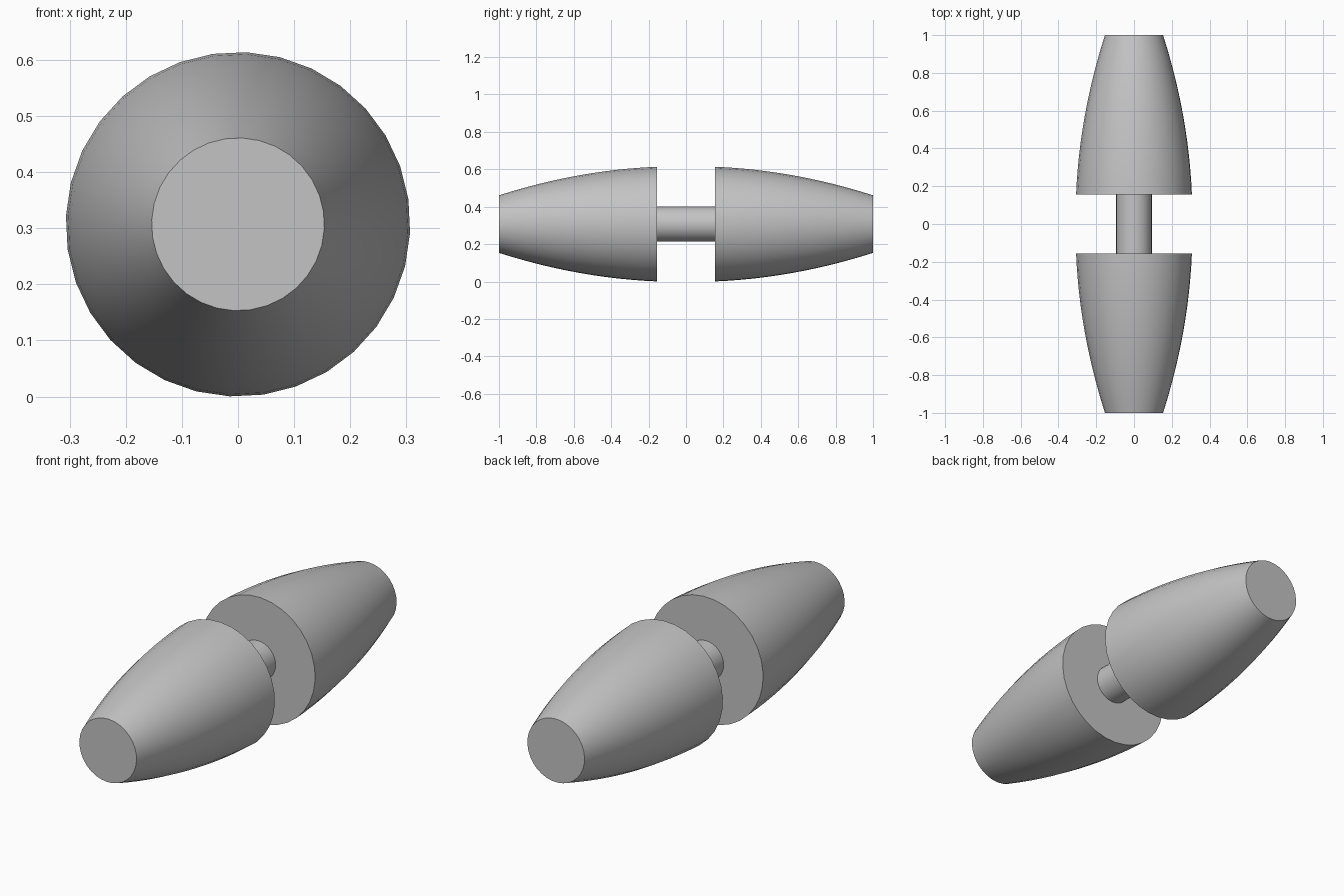
import bpy, math

cube = bpy.data.objects.get("Cube")
if cube:
    bpy.data.objects.remove(cube, do_unlink=True)

SIDES = 32
AXIS_Z = 0.307
GAP, END = 0.155, 1.0
WIDE, NARROW = 0.307, 0.154
ROD = 0.094

grey = bpy.data.materials.new("plain grey")
grey.use_nodes = True
colour = (0.55, 0.55, 0.55, 1)
grey.diffuse_color = colour
grey.node_tree.nodes["Principled BSDF"].inputs["Base Color"].default_value = colour


def turned_part(name, profile, phase=0.0):
    """Revolve (radius, y) points around the long axis and cap both ends."""
    verts, faces = [], []
    for r, y in profile:
        for i in range(SIDES):
            a = math.tau * i / SIDES + phase
            verts.append((r * math.sin(a), y, AXIS_Z + r * math.cos(a)))
    for k in range(len(profile) - 1):
        for i in range(SIDES):
            j = (i + 1) % SIDES
            a, b = k * SIDES, (k + 1) * SIDES
            faces.append((a + i, a + j, b + j, b + i))
    last = (len(profile) - 1) * SIDES
    faces.append(tuple(reversed(range(SIDES))))
    faces.append(tuple(range(last, last + SIDES)))
    mesh = bpy.data.meshes.new(name)
    mesh.from_pydata(verts, [], faces)
    mesh.materials.append(grey)
    obj = bpy.data.objects.new(name, mesh)
    bpy.context.collection.objects.link(obj)
    bpy.ops.object.select_all(action='DESELECT')
    obj.select_set(True)
    bpy.context.view_layer.objects.active = obj
    # consistent outward faces, smooth sides with sharp rims
    bpy.ops.object.mode_set(mode='EDIT')
    bpy.ops.mesh.select_all(action='SELECT')
    bpy.ops.mesh.normals_make_consistent(inside=False)
    bpy.ops.object.mode_set(mode='OBJECT')
    bpy.ops.object.shade_smooth_by_angle(angle=math.radians(40))
    return obj


# Bulging tapered bodies, widest next to the gap
STEPS = 12
body = []
for s in range(STEPS + 1):
    t = s / STEPS
    radius = WIDE - (WIDE - NARROW) * (0.23 * t + 0.77 * t * t)
    body.append((radius, GAP + (END - GAP) * t))

for name, side in (("front_body", -1), ("back_body", 1)):
    turned_part(name, [(r, side * y) for r, y in body], math.radians(2.8))

# Thin rod joining the two bodies
turned_part("joining_rod", [(ROD, -GAP - 0.02), (ROD, GAP + 0.02)])
